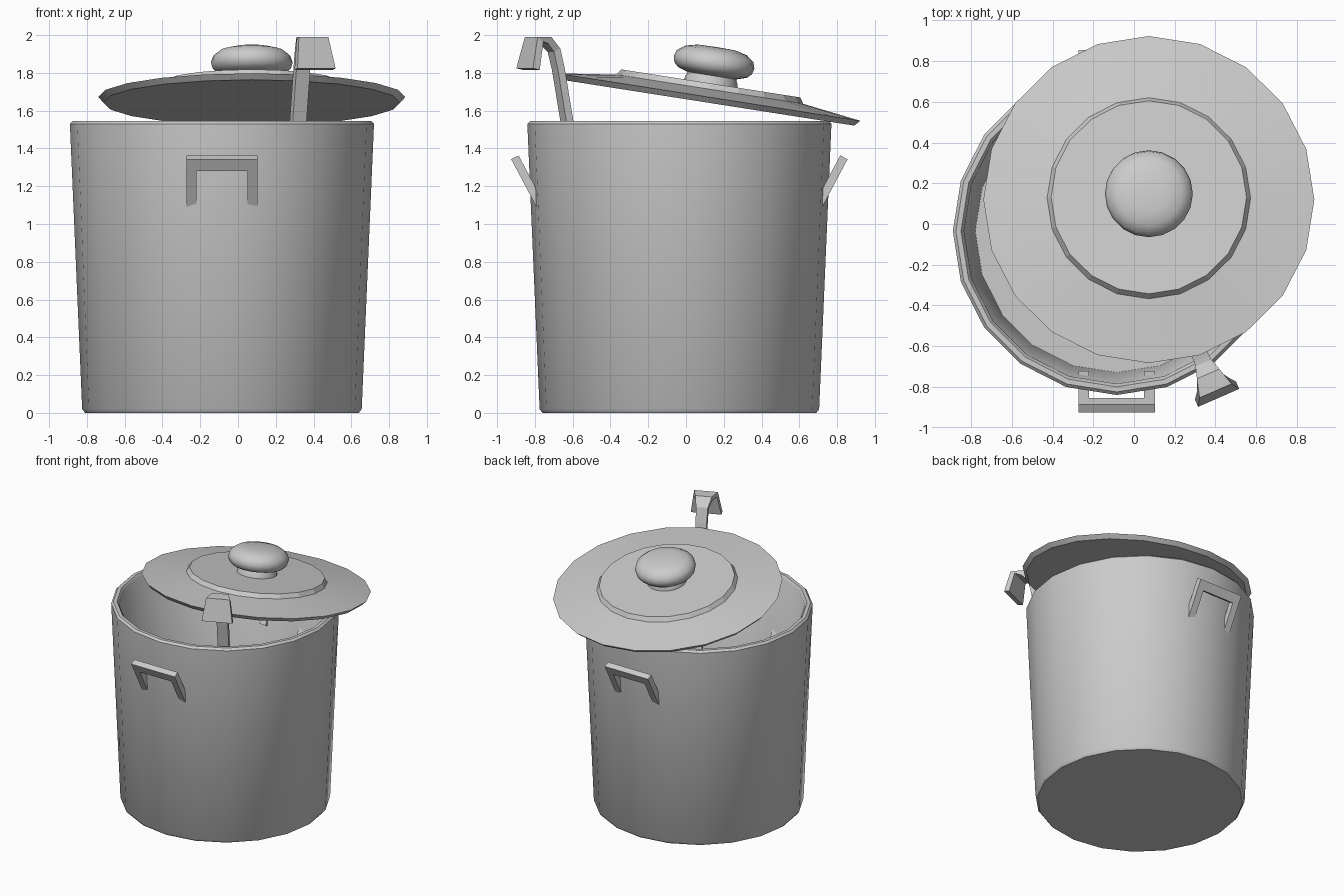
import bpy, bmesh
from math import sin, cos, pi, radians
from mathutils import Vector

if "Cube" in bpy.data.objects:
    bpy.data.objects.remove(bpy.data.objects["Cube"])

SIDES = 20
POT = Vector((-0.085, -0.035, 0))
LID = Vector((0.073, 0.12, 1.672))
TILT = radians(-8.9)


def finish(name, bm, loc=(0, 0, 0), rot=(0, 0, 0), smooth=None):
    bmesh.ops.recalc_face_normals(bm, faces=bm.faces)
    me = bpy.data.meshes.new(name)
    bm.to_mesh(me)
    bm.free()
    ob = bpy.data.objects.new(name, me)
    bpy.context.collection.objects.link(ob)
    ob.location, ob.rotation_euler = loc, rot
    if smooth:
        bpy.ops.object.select_all(action='DESELECT')
        ob.select_set(True)
        bpy.context.view_layer.objects.active = ob
        bpy.ops.object.shade_smooth_by_angle(angle=radians(smooth))
    return ob


def lathe(name, profile, loc, rot=(0, 0, 0), smooth=35):
    """Revolve (radius, z) points; profile starts and ends on the axis."""
    bm = bmesh.new()
    rings = []
    for r, z in profile:
        n = 1 if r == 0 else SIDES
        rings.append([bm.verts.new((r * cos(2 * pi * i / SIDES),
                                    r * sin(2 * pi * i / SIDES), z)) for i in range(n)])
    for a, b in zip(rings, rings[1:]):
        for i in range(SIDES):
            j = (i + 1) % SIDES
            quad = [a[i % len(a)], a[j % len(a)], b[j % len(b)], b[i % len(b)]]
            bm.faces.new(list(dict.fromkeys(quad)))
    return finish(name, bm, loc, rot, smooth)


# Open pot with a chamfered rim and base
lathe("pot", [(0, 0), (0.725, 0), (0.74, 0.02), (0.805, 1.53), (0.79, 1.545),
              (0.765, 1.545), (0.75, 1.525), (0.695, 0.05), (0, 0.05)], POT)

# Tilted lid with raised centre, and its knob
lathe("lid", [(0, -0.03), (0.785, -0.03), (0.813, 0), (0.5, 0.042),
              (0.48, 0.073), (0, 0.073)], LID, (TILT, 0, 0), 15)
lathe("lid_knob", [(0, 0.06), (0.145, 0.06), (0.14, 0.09), (0.13, 0.115),
                   (0.185, 0.132), (0.208, 0.155), (0.216, 0.185), (0.205, 0.22),
                   (0.165, 0.25), (0.1, 0.266), (0, 0.268)], LID, (TILT, 0, 0), 50)


# U-shaped side handles, legs piercing the wall
def handle(name, side):
    outline = [(-0.187, 0), (0.187, 0), (0.187, -0.35), (0.135, -0.35),
               (0.135, -0.07), (-0.135, -0.07), (-0.135, -0.35), (-0.187, -0.35)]
    bm = bmesh.new()
    face = bm.faces.new([bm.verts.new((x, -0.022, z)) for x, z in outline])
    ext = bmesh.ops.extrude_face_region(bm, geom=[face])
    moved = [v for v in ext["geom"] if isinstance(v, bmesh.types.BMVert)]
    bmesh.ops.translate(bm, verts=moved, vec=(0, 0.044, 0))
    finish(name, bm, POT + Vector((0, -0.871 * side, 1.353)),
           (radians(28), 0, 0 if side > 0 else pi))


handle("front_handle", 1)
handle("back_handle", -1)

# Ladle: strap leaning on the rim, ending in a flared hook
out, wide, up = Vector((0.40, -0.917, 0)), Vector((0.917, 0.40, 0)), Vector((0, 0, 1))
base = Vector((0.318, -0.63, 0))
path = [(-0.27, 0.2, 0.08), (0.0, 1.54, 0.08), (0.05, 1.82, 0.08), (0.075, 1.92, 0.085),
        (0.125, 1.972, 0.12), (0.19, 1.978, 0.17), (0.225, 1.82, 0.22)]
bm = bmesh.new()
sections = []
for i, (s, z, w) in enumerate(path):
    p0, p1 = path[max(i - 1, 0)], path[min(i + 1, len(path) - 1)]
    t = (out * (p1[0] - p0[0]) + up * (p1[1] - p0[1])).normalized()
    n = t.cross(wide).normalized() * 0.02
    c = base + out * s + up * z
    h = wide * (w / 2)
    sections.append([bm.verts.new(c + a * h + b * n)
                     for a, b in ((-1, -1), (1, -1), (1, 1), (-1, 1))])
for a, b in zip(sections, sections[1:]):
    for i in range(4):
        bm.faces.new([a[i], a[(i + 1) % 4], b[(i + 1) % 4], b[i]])
bm.faces.new(sections[0])
bm.faces.new(sections[-1])
finish("ladle_handle", bm)

# Ladle bowl resting inside the pot
lathe("ladle_bowl", [(0, 0.06), (0.1, 0.08), (0.17, 0.14), (0.2, 0.24),
                     (0.18, 0.24), (0.15, 0.15), (0.09, 0.1), (0, 0.085)],
      base + out * -0.45, smooth=50)
